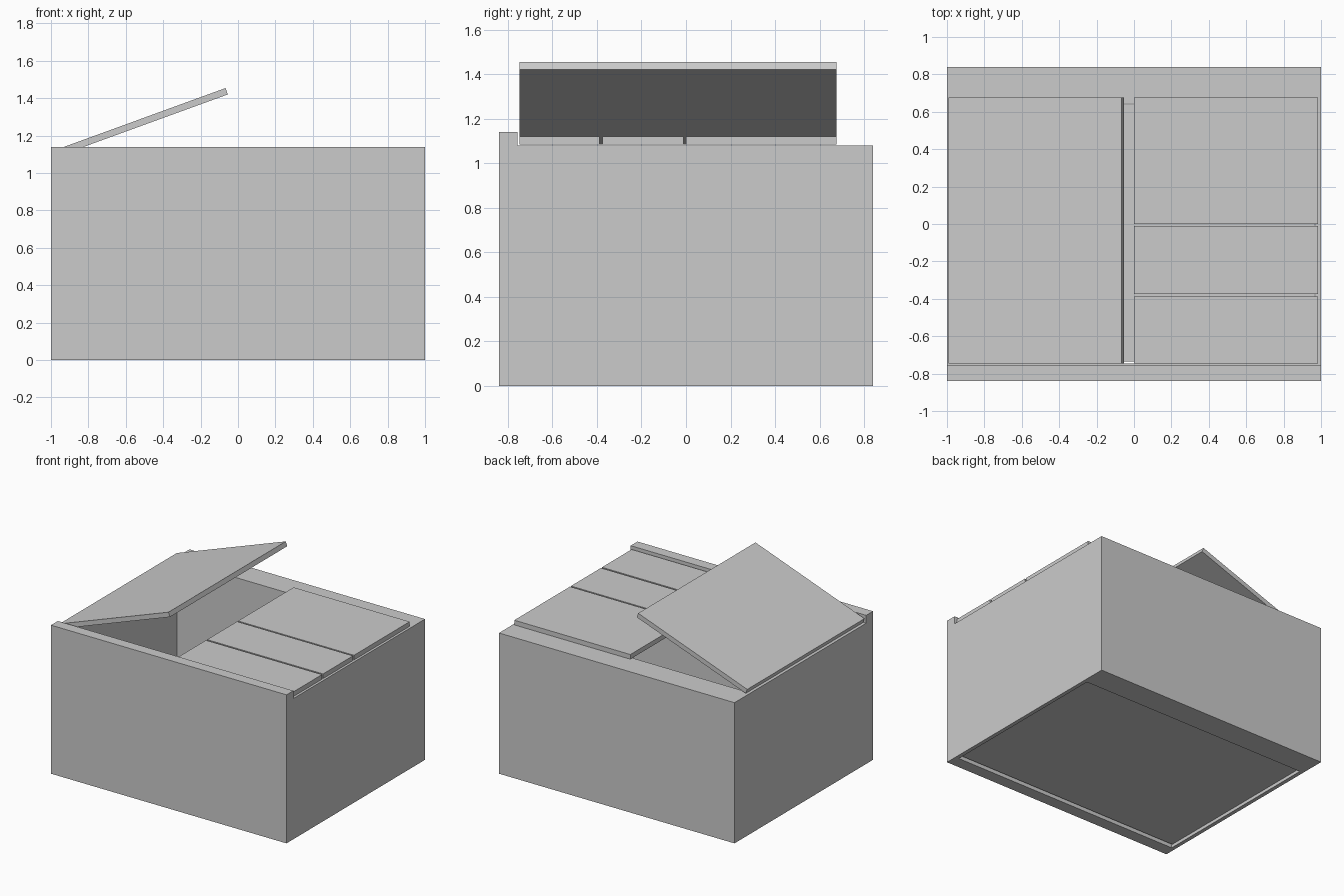
import bpy, bmesh
from math import radians
from mathutils import Matrix

if "Cube" in bpy.data.objects:
    bpy.data.objects.remove(bpy.data.objects["Cube"])

THICK = 0.036      # lid board thickness
SEAT = 1.083       # underside of the lids
Y0, Y1 = -0.747, 0.675


def add_object(name, bm):
    bmesh.ops.recalc_face_normals(bm, faces=bm.faces[:])
    mesh = bpy.data.meshes.new(name)
    bm.to_mesh(mesh)
    bm.free()
    obj = bpy.data.objects.new(name, mesh)
    bpy.context.collection.objects.link(obj)
    return obj


def box(name, x, y, z):
    bm = bmesh.new()
    size = [b - a for a, b in (x, y, z)]
    mid = [(a + b) / 2 for a, b in (x, y, z)]
    bmesh.ops.create_cube(bm, size=1.0, matrix=Matrix.Translation(mid) @ Matrix.Diagonal((*size, 1)))
    return add_object(name, bm)


# Outer body: side profile with a raised front lip, extruded across the width
profile = [(-0.84, 0), (0.84, 0), (0.84, 1.08), (-0.757, 1.08), (-0.757, 1.14), (-0.84, 1.14)]
bm = bmesh.new()
face = bm.faces.new([bm.verts.new((-1, y, z)) for y, z in profile])
side = bmesh.ops.extrude_face_region(bm, geom=[face])["geom"]
bmesh.ops.translate(bm, vec=(2, 0, 0), verts=[v for v in side if isinstance(v, bmesh.types.BMVert)])
body = add_object("chest_body", bm)

# Hollow interior, open at top and bottom
cutter = box("cavity_cutter", (-0.97, 0.97), (Y0, 0.645), (-0.2, 1.3))
cutter.hide_render = True
mod = body.modifiers.new("cavity", "BOOLEAN")
mod.operation = "DIFFERENCE"
mod.solver = "EXACT"
mod.object = cutter
bpy.context.view_layer.objects.active = body
bpy.ops.object.modifier_apply(modifier=mod.name)
bpy.data.objects.remove(cutter)

# Recessed floor with a narrow gap along the front
box("floor_panel", (-0.965, 0.965), (-0.735, 0.64), (0.02, 0.05))

# Closed right lid made of three boards
for i, span in enumerate([(Y0, -0.388), (-0.375, -0.012), (0.0, Y1)]):
    box(f"closed_lid_board_{i + 1}", (0.0, 0.985), span, (SEAT, SEAT + THICK))

# Open left lid, hinged along the left wall
lid = box("open_lid", (0, 0.985), (Y0, Y1), (0, THICK))
lid.data.transform(Matrix.Translation((-0.98, 0, SEAT)) @ Matrix.Rotation(radians(-20), 4, "Y"))
